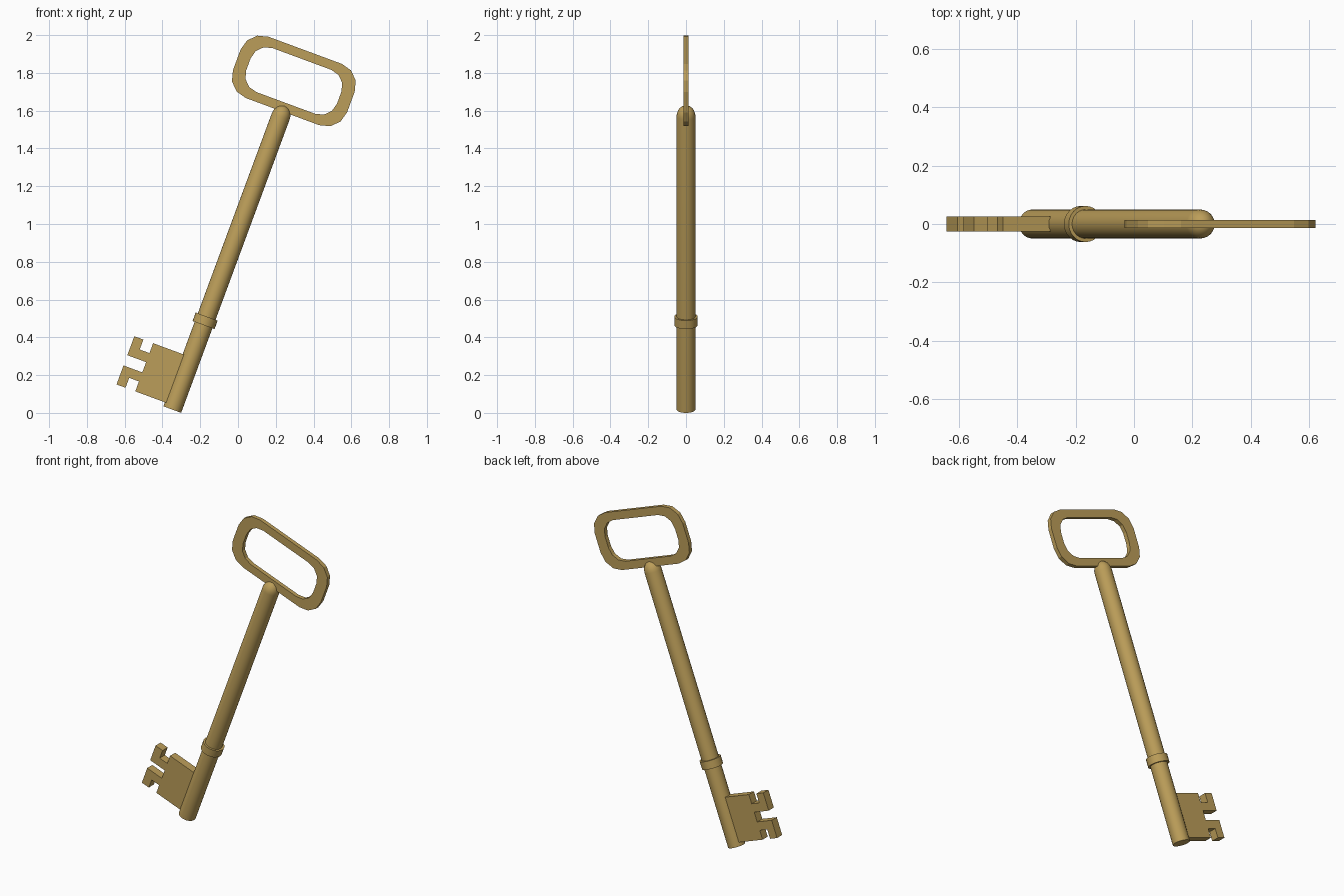
import bpy, bmesh, math
from mathutils import Matrix

if "Cube" in bpy.data.objects:
    bpy.data.objects.remove(bpy.data.objects["Cube"])

# Whole key is built upright (shaft along z), then tilted to the right
TILT = Matrix.Translation((-0.348, 0, 0.0175)) @ Matrix.Rotation(math.radians(20.3), 4, 'Y')

brass = bpy.data.materials.new("brass")
brass.diffuse_color = (0.50, 0.34, 0.10, 1)
brass.use_nodes = True
brass.node_tree.nodes["Principled BSDF"].inputs["Base Color"].default_value = brass.diffuse_color


def finish(name, bm, smooth=False):
    bmesh.ops.recalc_face_normals(bm, faces=bm.faces)
    bm.transform(TILT)
    me = bpy.data.meshes.new(name)
    bm.to_mesh(me)
    bm.free()
    me.materials.append(brass)
    ob = bpy.data.objects.new(name, me)
    bpy.context.collection.objects.link(ob)
    if smooth:
        bpy.ops.object.select_all(action='DESELECT')
        ob.select_set(True)
        bpy.context.view_layer.objects.active = ob
        bpy.ops.object.shade_smooth_by_angle(angle=math.radians(35))
    return ob


def lathe(name, profile, sides=24):
    """Revolve (radius, height) points around the key axis."""
    bm = bmesh.new()
    vs = [bm.verts.new((r, 0, z)) for r, z in profile]
    es = [bm.edges.new(p) for p in zip(vs, vs[1:])]
    bmesh.ops.spin(bm, geom=vs + es, cent=(0, 0, 0), axis=(0, 0, 1),
                   angle=math.tau, steps=sides, use_duplicate=False)
    bmesh.ops.remove_doubles(bm, verts=bm.verts, dist=1e-5)
    return finish(name, bm, smooth=True)


def rounded_rect(hw, hh, r, cz, seg=3):
    pts = []
    for k, (sx, sz) in enumerate([(1, 1), (-1, 1), (-1, -1), (1, -1)]):
        for i in range(seg + 1):
            a = math.pi / 2 * (k + i / seg)
            pts.append((sx * (hw - r) + r * math.cos(a), cz + sz * (hh - r) + r * math.sin(a)))
    return pts


# Shaft with a flat foot and a domed top
R = 0.05
dome = [(R * math.cos(a), 1.655 + 0.06 * math.sin(a))
        for a in (math.pi / 2 * i / 6 for i in range(6))]
lathe("shaft", [(0, 0), (R, 0)] + dome + [(0, 1.715)])

# Collar above the bit
lathe("collar", [(0.045, 0.477), (0.062, 0.477), (0.062, 0.525), (0.045, 0.525)])

# Bow: flat ring between two rounded rectangles
bm = bmesh.new()
loops = []
for y in (-0.013, 0.013):
    for hw, hh, r in ((0.322, 0.173, 0.115), (0.256, 0.124, 0.09)):
        loops.append([bm.verts.new((x, y, z)) for x, z in rounded_rect(hw, hh, r, 1.855)])
fo, fi, bo, bi = loops
n = len(fo)
for a, b in ((fo, fi), (fi, bi), (bi, bo), (bo, fo)):
    for i in range(n):
        j = (i + 1) % n
        bm.faces.new((a[i], a[j], b[j], b[i]))
finish("bow", bm)

# Bit: half outline mirrored about its middle height
MID = 0.1585
half = [(-0.03, 0.136), (-0.217, 0.136), (-0.217, 0.08), (-0.272, 0.08),
        (-0.272, 0.136), (-0.323, 0.136), (-0.323, 0.029), (-0.217, 0.029)]
outline = [(x, MID + h) for x, h in half] + [(x, MID - h) for x, h in reversed(half)]
bm = bmesh.new()
face = bm.faces.new([bm.verts.new((x, -0.025, z)) for x, z in outline])
out = bmesh.ops.extrude_face_region(bm, geom=[face], use_keep_orig=True)
bmesh.ops.translate(bm, vec=(0, 0.05, 0),
                    verts=[g for g in out["geom"] if isinstance(g, bmesh.types.BMVert)])
finish("bit", bm)
